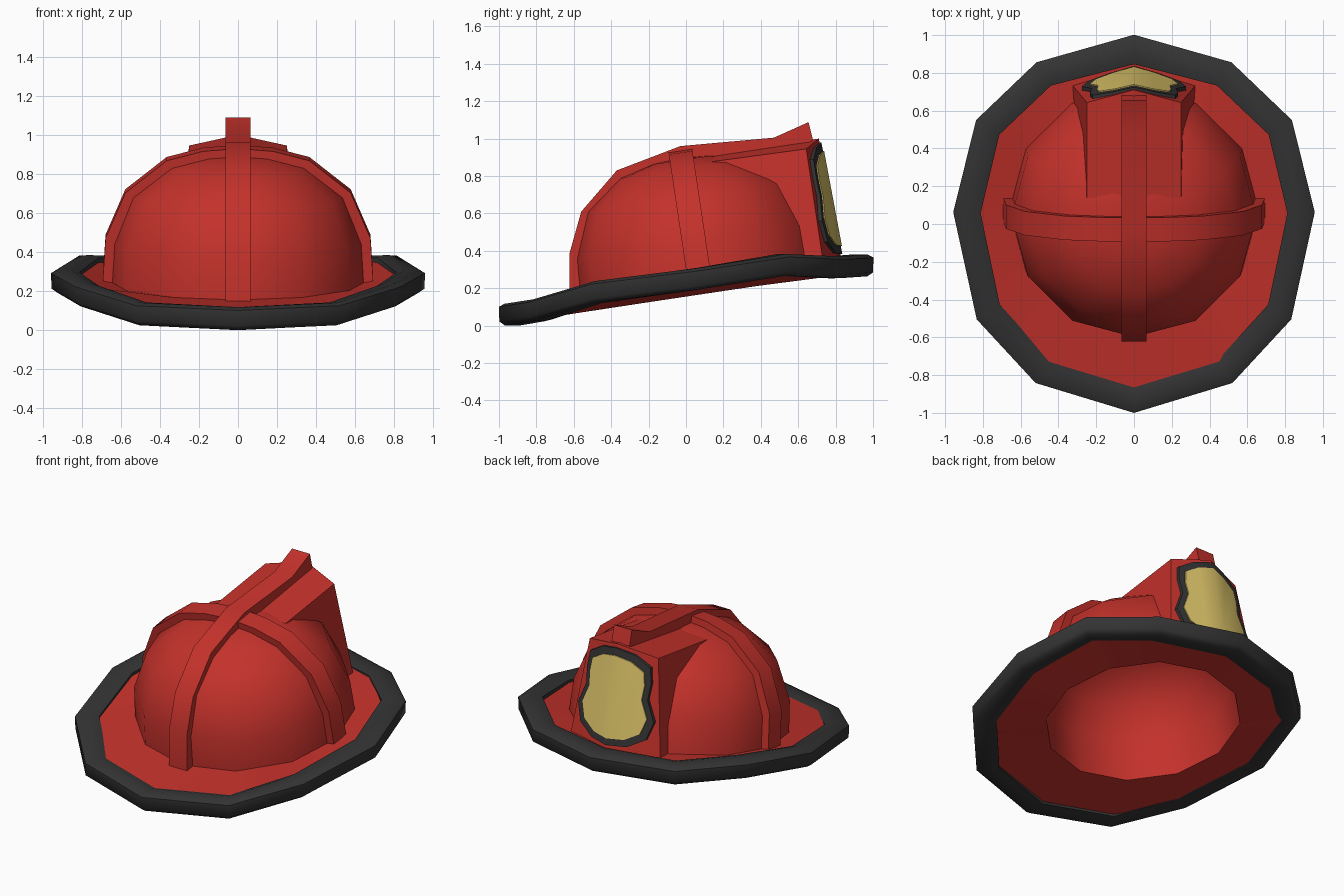
import bpy, bmesh, math
from mathutils import Matrix, Vector

if "Cube" in bpy.data.objects:
    bpy.data.objects.remove(bpy.data.objects["Cube"])


def material(name, rgb):
    m = bpy.data.materials.new(name)
    m.diffuse_color = (*rgb, 1)
    m.use_nodes = True
    m.node_tree.nodes["Principled BSDF"].inputs["Base Color"].default_value = m.diffuse_color
    return m


RED = material("helmet_red", (0.55, 0.031, 0.024))
BLACK = material("rubber_black", (0.034, 0.034, 0.034))
GOLD = material("badge_gold", (0.74, 0.57, 0.145))

SEG = 12
# tilted frame of the dome: back end raised
TILT = Matrix.Translation((0, 0.072, 0.252)) @ Matrix.Rotation(math.radians(8.5), 4, 'X')


def finish(name, bm, mat, smooth=None):
    bmesh.ops.recalc_face_normals(bm, faces=bm.faces)
    me = bpy.data.meshes.new(name)
    bm.to_mesh(me)
    bm.free()
    ob = bpy.data.objects.new(name, me)
    bpy.context.collection.objects.link(ob)
    me.materials.append(mat)
    if smooth:
        bpy.ops.object.select_all(action='DESELECT')
        ob.select_set(True)
        bpy.context.view_layer.objects.active = ob
        bpy.ops.object.shade_smooth_by_angle(angle=math.radians(smooth))
    return ob


def ring(r, h):
    """Twelve points around the tilted dome axis, starting at the back."""
    return [TILT @ Vector((r * math.sin(i * math.tau / SEG), r * math.cos(i * math.tau / SEG), h))
            for i in range(SEG)]


def loft(bm, rings, closed=False):
    vs = [[bm.verts.new(p) for p in r] for r in rings]
    pairs = list(zip(vs, vs[1:])) + ([(vs[-1], vs[0])] if closed else [])
    for a, b in pairs:
        for i in range(len(a)):
            j = (i + 1) % len(a)
            bm.faces.new((a[i], a[j], b[j], b[i]))
    return vs


def cap(bm, loop, h):
    tip = bm.verts.new(TILT @ Vector((0, 0, h)))
    for i in range(SEG):
        bm.faces.new((loop[i], loop[(i + 1) % SEG], tip))


def strip(bm, outer, inner):
    """Prism between an outer and an inner path, each a list of (left, right) points."""
    loft(bm, [[o[0], o[1], n[1], n[0]] for o, n in zip(outer, inner)])
    for k in (0, -1):
        o, n = outer[k], inner[k]
        bm.faces.new([bm.verts.new(p) for p in (o[0], o[1], n[1], n[0])])
    bmesh.ops.remove_doubles(bm, verts=bm.verts, dist=1e-5)


# centre line of the brim edge, half of it mirrored
half = [(0, 0.93, 0.322), (0.478, 0.795, 0.312), (0.775, 0.512, 0.325), (0.885, 0.06, 0.25),
        (0.772, -0.466, 0.18), (0.484, -0.78, 0.083), (0, -0.928, 0.059)]
rim = [Vector(p) for p in half] + [Vector((-x, y, z)) for x, y, z in half[-2:0:-1]]

# dome and brim: one thick shell, outside then inside
bm = bmesh.new()
up, down = Vector((0, 0, 0.042)), Vector((0, 0, -0.046))
rings = [ring(r, h) for r, h in [(0.17, 0.64), (0.355, 0.592), (0.552, 0.44), (0.648, 0.2), (0.66, 0)]]
rings += [[p + up for p in rim], [p + down for p in rim]]
rings += [ring(r, h) for r, h in [(0.588, -0.085), (0.572, 0.17), (0.487, 0.385), (0.31, 0.518), (0.15, 0.56)]]
vs = loft(bm, rings)
cap(bm, vs[0], 0.655)
cap(bm, vs[-1], 0.572)
finish("dome_and_brim", bm, RED, 38)

# rubber tube around the brim
bm = bmesh.new()
section = [(0.07, -0.037), (0.072, 0.042), (0.042, 0.058), (-0.03, 0.059),
           (-0.073, 0.046), (-0.073, -0.05), (-0.03, -0.059), (0.04, -0.058)]
tube = []
for du, dz in section:
    loop = []
    for p in rim:
        out = Vector((p.x, p.y - 0.03, 0)).normalized()
        # wider inwards at the front and back points
        w = 1.15 if abs(p.x) < 0.01 and du < 0 else 1
        loop.append(p + out * du * w + Vector((0, 0, dz)))
    tube.append(loop)
loft(bm, tube, closed=True)
finish("brim_edge", bm, BLACK, 60)

# cross band from side to side
bm = bmesh.new()
outer = [(0.694, -0.02), (0.678, 0.23), (0.577, 0.465), (0.365, 0.632), (0.18, 0.68), (0, 0.695)]
inner = [(0.63, -0.02), (0.615, 0.2), (0.525, 0.42), (0.335, 0.565), (0.17, 0.61), (0, 0.625)]


def arch(path):
    full = path + [(-x, h) for x, h in path[-2::-1]]
    return [(TILT @ Vector((x, -0.064, h)), TILT @ Vector((x, 0.064, h))) for x, h in full]


strip(bm, arch(outer), arch(inner))
finish("cross_band", bm, RED, 40)

# centre ridge from front to back, with the raised tip
bm = bmesh.new()
outer = [(-0.622, 0.145), (-0.622, 0.39), (-0.56, 0.61), (-0.37, 0.83), (-0.03, 0.96),
         (0.47, 1.005), (0.655, 1.088), (0.68, 0.99)]
inner = [(-0.56, 0.145), (-0.56, 0.35), (-0.505, 0.58), (-0.345, 0.745), (-0.035, 0.87),
         (0.2, 0.86), (0.55, 0.93), (0.62, 0.96)]
strip(bm, *[[(Vector((-0.065, y, z)), Vector((0.065, y, z))) for y, z in path]
            for path in (outer, inner)])
finish("centre_ridge", bm, RED, 40)


# badge holder: pointed block growing out of the dome
def face_y(x, z, k=0.31):
    return 0.71 + 0.1875 * (1 - z) - k * abs(x)


bm = bmesh.new()
back = [(-0.33, 0.3), (-0.25, 0.945), (0, 1.0), (0.25, 0.945), (0.33, 0.3), (0, 0.3)]
front = [(-0.28, 0.14, 0.3), (-0.25, 0.14, 0.877), (0, 0.1, 0.908), (0.25, 0.14, 0.877),
         (0.28, 0.14, 0.3), (0, 0.14, 0.3)]
vs = loft(bm, [[(x, face_y(x, z), z) for x, z in back], front])
for loop in vs:
    bm.faces.new((loop[0], loop[1], loop[2], loop[5]))
    bm.faces.new((loop[2], loop[3], loop[4], loop[5]))
holder = finish("badge_holder", bm, RED)

# hollow out the holder so nothing pokes inside the dome
bm = bmesh.new()
vs = loft(bm, [ring(r, h) for r, h in [(0.33, 0.56), (0.523, 0.418), (0.616, 0.19), (0.625, -0.12)]])
cap(bm, vs[0], 0.62)
bm.faces.new(vs[-1])
cutter = finish("dome_cutter", bm, RED)
cutter.hide_render = True
mod = holder.modifiers.new("hollow", 'BOOLEAN')
mod.operation = 'DIFFERENCE'
mod.solver = 'EXACT'
mod.object = cutter
bpy.context.view_layer.objects.active = holder
bpy.ops.object.modifier_apply(modifier="hollow")
bpy.data.objects.remove(cutter)

# badge: dark backing and gold plate, a little flatter than the holder behind
shape = [(0, 0.975), (0.12, 0.947), (0.222, 0.885), (0.235, 0.79), (0.225, 0.69),
         (0.278, 0.56), (0.24, 0.45), (0.13, 0.392), (0, 0.385)]


def badge(name, scale, lift, mat):
    bm = bmesh.new()
    for s in (1, -1):
        pts = [(s * x * scale, 0.675 + (z - 0.675) * (scale + 0.02)) for x, z in shape]
        f = [[bm.verts.new((x, face_y(x, z, k) + d, z)) for x, z in pts]
             for k, d in ((0.27, lift), (0.31, -0.001))]
        bm.faces.new(f[0])
        bm.faces.new(f[1])
        for i in range(len(pts) - 1):
            bm.faces.new((f[0][i], f[0][i + 1], f[1][i + 1], f[1][i]))
    bmesh.ops.remove_doubles(bm, verts=bm.verts, dist=1e-5)
    finish(name, bm, mat, 40)


badge("badge_backing", 0.99, 0.010, BLACK)
badge("badge_plate", 0.84, 0.016, GOLD)
